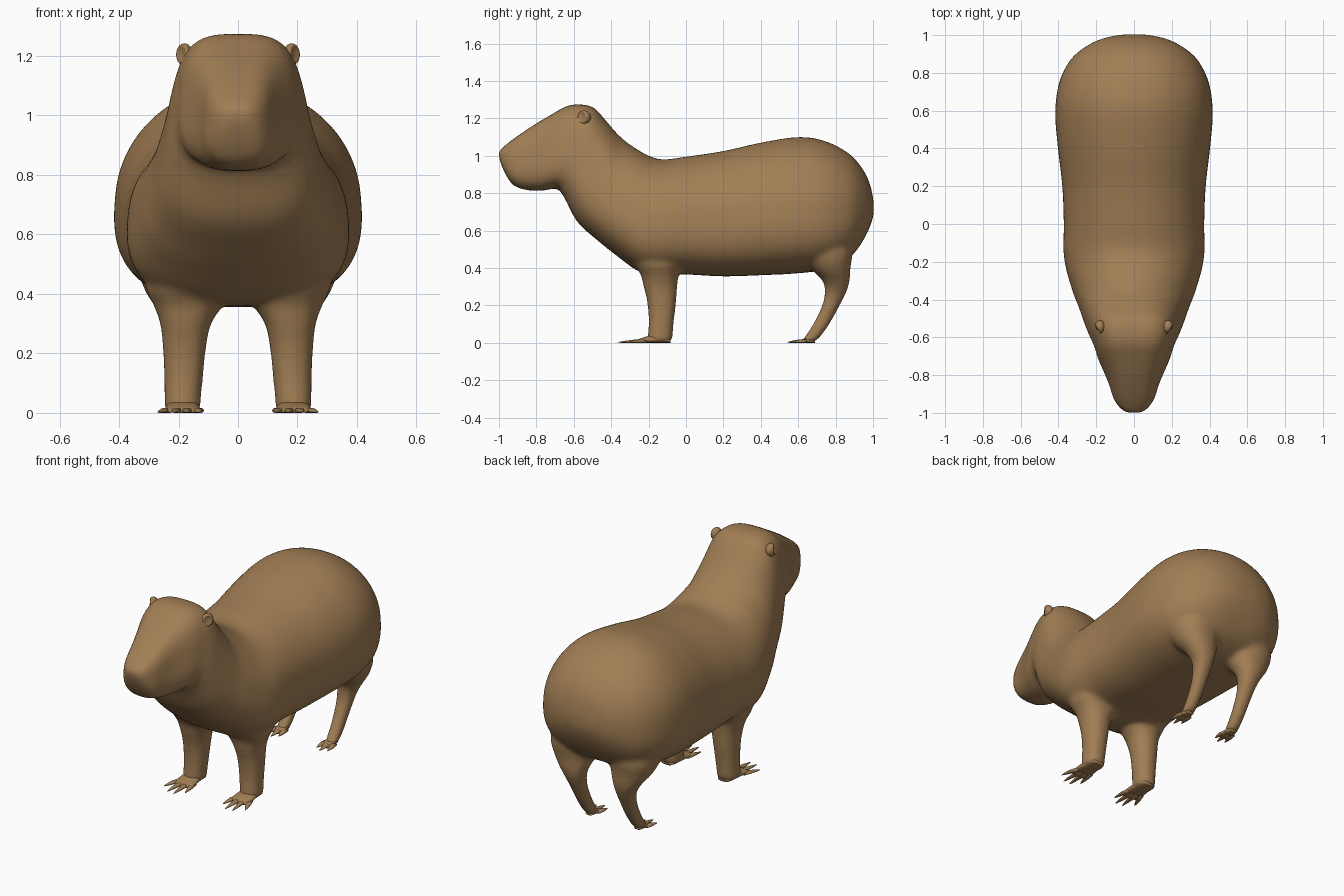
import bpy, bmesh, math
from mathutils import Vector

cube = bpy.data.objects.get("Cube")
if cube:
    bpy.data.objects.remove(cube, do_unlink=True)

fur = bpy.data.materials.new("brown_fur")
fur.use_nodes = True
FUR_COLOUR = (0.36, 0.21, 0.09, 1)
fur.diffuse_color = FUR_COLOUR
fur.node_tree.nodes["Principled BSDF"].inputs["Base Color"].default_value = FUR_COLOUR


def smooth_rows(rows, steps=4):
    """Catmull-Rom interpolation between rows of numbers."""
    result = []
    for i in range(len(rows) - 1):
        a, b, c, d = (rows[max(0, min(len(rows) - 1, i + k))] for k in (-1, 0, 1, 2))
        for s in range(steps):
            t = s / steps
            result.append([q + t / 2 * (r - p + t * (2 * p - 5 * q + 4 * r - u
                           + t * (3 * (q - r) + u - p)))
                           for p, q, r, u in zip(a, b, c, d)])
    result.append(list(rows[-1]))
    return result


def loft(bm, rings, sides=32, floor=False):
    """Closed skin over rings of (centre, half width, half height, upper and lower power, pear)."""
    loops = []
    for centre, u, v, upper, lower, pear in rings:
        loop = []
        for k in range(sides):
            t = math.tau * k / sides
            c, s = math.cos(t), math.sin(t)
            power = upper if s > 0 else lower
            c = math.copysign(abs(c) ** (2 / power), c)
            s = math.copysign(abs(s) ** (2 / power), s)
            p = centre + u * c * (1 - pear * s) + v * s
            if floor:
                p.z = max(p.z, 0)
            loop.append(bm.verts.new(p))
        loops.append(loop)
    for a, b in zip(loops, loops[1:]):
        for k in range(sides):
            n = (k + 1) % sides
            bm.faces.new((a[k], a[n], b[n], b[k]))
    bm.faces.new(loops[0])
    bm.faces.new(loops[-1])


def make_object(name, bm, mirrored=False):
    bmesh.ops.recalc_face_normals(bm, faces=bm.faces)
    mesh = bpy.data.meshes.new(name)
    bm.to_mesh(mesh)
    bm.free()
    mesh.materials.append(fur)
    for face in mesh.polygons:
        face.use_smooth = True
    obj = bpy.data.objects.new(name, mesh)
    bpy.context.scene.collection.objects.link(obj)
    if mirrored:
        obj.modifiers.new("other_side", 'MIRROR')
    return obj


# Trunk, neck and head: upper y, z, lower y, z, half width, from rump to nose
trunk = [
    (1.003, .76, 1.003, .68, .07), (.98, .86, .975, .6, .18),
    (.93, .95, .92, .505, .275), (.86, 1.02, .855, .44, .342),
    (.74, 1.08, .74, .39, .395), (.6, 1.1, .58, .37, .413),
    (.4, 1.07, .42, .362, .40), (.2, 1.025, .2, .355, .376),
    (0, .995, 0, .365, .368), (-.12, .98, -.14, .36, .37),
    (-.2, 1, -.25, .38, .355), (-.3, 1.06, -.37, .465, .318),
    (-.37, 1.12, -.47, .545, .285), (-.43, 1.19, -.58, .645, .255),
    (-.49, 1.255, -.65, .775, .23), (-.55, 1.273, -.69, .825, .21),
    (-.63, 1.268, -.75, .815, .19), (-.72, 1.22, -.81, .813, .16),
    (-.82, 1.16, -.87, .82, .13), (-.92, 1.092, -.927, .845, .107),
    (-.98, 1.045, -.967, .905, .075), (-1.003, 1.02, -.995, .97, .04),
]
# Legs: x, y, z, half width, half depth, from the hip down
front_leg = [
    (.16, -.14, .58, .1, .1), (.172, -.145, .44, .14, .13),
    (.168, -.14, .36, .115, .1), (.176, -.137, .3, .086, .09),
    (.18, -.13, .22, .073, .078), (.183, -.132, .12, .066, .068),
    (.186, -.137, .05, .062, .067), (.187, -.14, .004, .062, .067),
]
hind_leg = [
    (.18, .72, .62, .13, .14), (.195, .75, .49, .14, .14),
    (.188, .772, .4, .12, .107), (.176, .803, .33, .082, .072),
    (.166, .8, .27, .057, .058), (.162, .775, .2, .046, .048),
    (.16, .735, .12, .041, .045), (.16, .69, .05, .038, .044),
    (.16, .655, .008, .038, .04),
]

bm = bmesh.new()
rings = []
for yt, zt, yb, zb, w in smooth_rows(trunk):
    top, low = Vector((0, yt, zt)), Vector((0, yb, zb))
    head = max(0, min(1, (-.35 - yt) / .2))
    neck = max(0, 1 - abs(yt + .33) / .2)
    rings.append(((top + low) / 2, Vector((w, 0, 0)), (top - low) / 2,
                  2.1 + 1.3 * head, 2.65 + .15 * head, .08 + .1 * neck))
loft(bm, rings, 64)
for leg in (front_leg, hind_leg):
    for side in (-1, 1):
        loft(bm, [(Vector((x * side, y, z)), Vector((rx, 0, 0)),
                   Vector((0, ry, 0)), 2.2, 2.2, 0)
                  for x, y, z, rx, ry in smooth_rows(leg)])
body = make_object("body", bm)

# Blend the limbs into the trunk as one skin
skin = body.modifiers.new("skin", 'REMESH')
skin.mode = 'VOXEL'
skin.voxel_size = .012
skin.use_smooth_shade = True
soften = body.modifiers.new("soften", 'SMOOTH')
soften.factor = .5
soften.iterations = 16


def foot(name, x, heel, ball, width, height, tips):
    """Flat wedge-shaped paw with tapering clawed toes."""
    bm = bmesh.new()
    paw = [(heel, width * .55, height * .5), (heel - .025, width * .8, height * .9),
           ((heel + ball) / 2, width * .9, height), (ball, width, height * .55),
           (ball - .025, width * .8, height * .25)]
    loft(bm, [(Vector((x, y, h / 2)), Vector((w, 0, 0)), Vector((0, 0, h / 2)), 2.2, 2.5, .1)
              for y, w, h in smooth_rows(paw)], 20, True)
    for i, (tx, ty) in enumerate(tips):
        spread = (i / (len(tips) - 1) - .5) * 1.5
        root = Vector((x + width * spread, ball + .03, height * .25))
        tip = Vector((tx, ty, .003))
        toe = []
        for t, r in ((0, .016), (.4, .016), (.7, .011), (.9, .006), (1, .002)):
            centre = root.lerp(tip, t)
            centre.z = max(centre.z * .7, r * .5)
            toe.append((centre, Vector((r, 0, 0)), Vector((0, 0, r * .6)), 2, 2, 0))
        loft(bm, toe, 10, True)
    return make_object(name, bm, True)


foot("front_feet", .187, -.082, -.24, .059, .045,
     [(.125, -.32), (.17, -.365), (.215, -.36), (.268, -.315)])
foot("hind_feet", .16, .69, .615, .036, .03,
     [(.125, .565), (.16, .54), (.2, .56)])

# Small cupped ears
bm = bmesh.new()
bmesh.ops.create_uvsphere(bm, u_segments=24, v_segments=16, radius=1)
facing = Vector((.75, -.65, .1)).normalized()
for v in bm.verts:
    depth = v.co.dot(facing)
    if depth > .6:
        v.co -= facing * (depth - .6) * 1.6
    v.co = Vector((.18 + v.co.x * .029, -.545 + v.co.y * .036, 1.205 + v.co.z * .037))
make_object("ears", bm, True)
